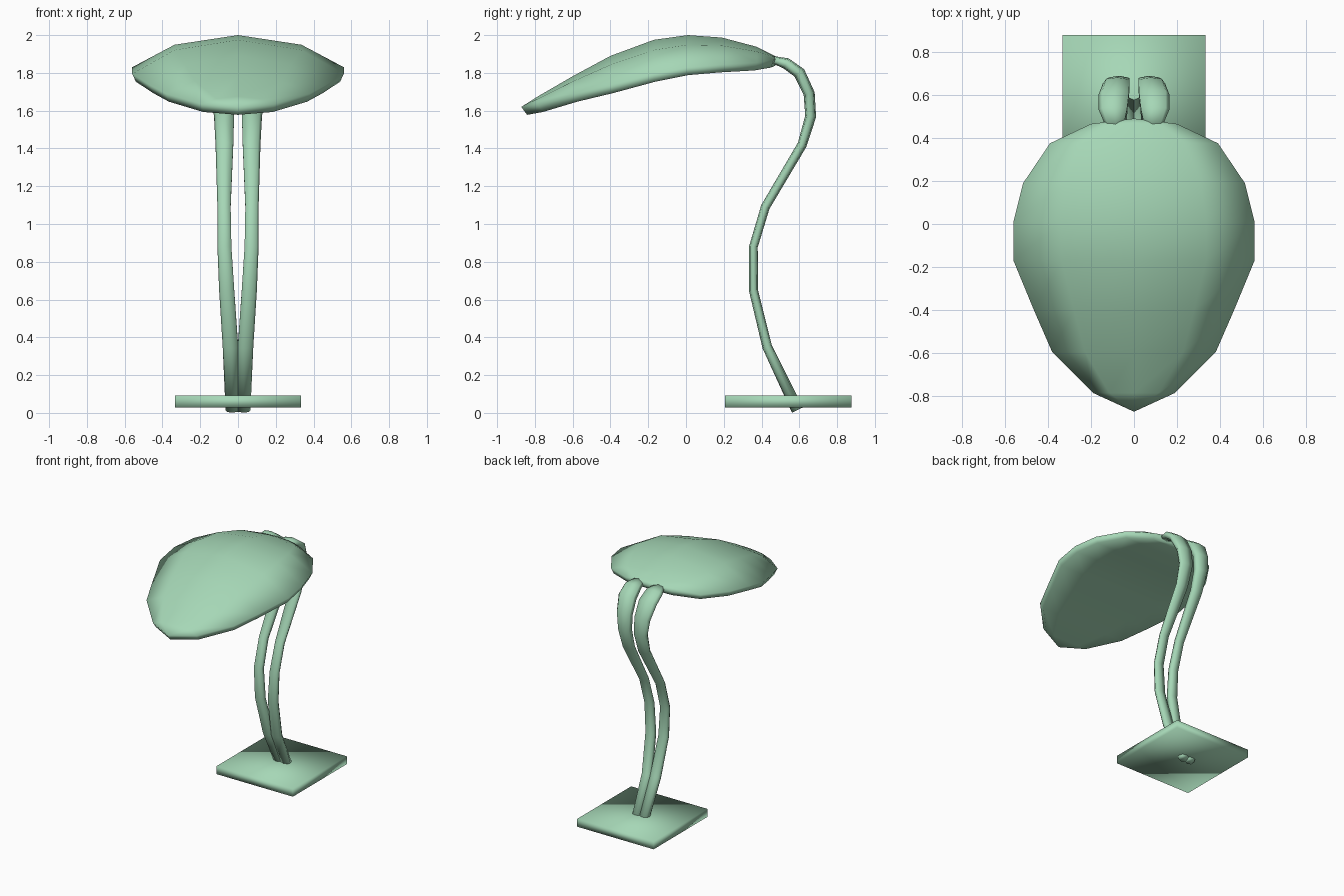
import bpy, bmesh, math
from mathutils import Vector

if "Cube" in bpy.data.objects:
    bpy.data.objects.remove(bpy.data.objects["Cube"])


def finish(bm, name, mat):
    bmesh.ops.remove_doubles(bm, verts=bm.verts, dist=0.0005)
    bmesh.ops.recalc_face_normals(bm, faces=bm.faces)
    for f in bm.faces:
        f.smooth = True
    me = bpy.data.meshes.new(name)
    bm.to_mesh(me)
    bm.free()
    ob = bpy.data.objects.new(name, me)
    bpy.context.collection.objects.link(ob)
    me.materials.append(mat)
    return ob


green = bpy.data.materials.new("green")
green.diffuse_color = (0.38, 0.68, 0.47, 1)
green.use_nodes = True
green.node_tree.nodes["Principled BSDF"].inputs["Base Color"].default_value = green.diffuse_color

# Square base plate, softly shaded
bm = bmesh.new()
bmesh.ops.create_cube(bm, size=1)
for v in bm.verts:
    v.co = Vector((v.co.x * 0.665, 0.542 + v.co.y * 0.67, 0.06 + v.co.z * 0.062))
finish(bm, "base_plate", green)

# Stems: flattened tubes; each row is y, z, centre x, half width, half thickness
PATH = [
    (0.59, 0.015, 0.032, 0.034, 0.032),
    (0.43, 0.35, 0.040, 0.041, 0.026),
    (0.357, 0.65, 0.060, 0.040, 0.024),
    (0.357, 0.88, 0.072, 0.037, 0.023),
    (0.42, 1.09, 0.074, 0.035, 0.024),
    (0.615, 1.42, 0.072, 0.047, 0.025),
    (0.66, 1.57, 0.074, 0.053, 0.029),
    (0.652, 1.69, 0.083, 0.062, 0.030),
    (0.600, 1.80, 0.094, 0.071, 0.032),
    (0.53, 1.85, 0.098, 0.066, 0.030),
    (0.455, 1.872, 0.090, 0.042, 0.018),
]
# Stem section: flat inner side, rounded outer side
SECTION = [(-1, -0.65), (-0.1, -1), (0.75, -0.75), (1, 0), (0.75, 0.75), (-0.1, 1), (-1, 0.65)]


def stem(name, side):
    bm = bmesh.new()
    rings = []
    for i, (y, z, cx, hw, ht) in enumerate(PATH):
        a, b = PATH[max(i - 1, 0)], PATH[min(i + 1, len(PATH) - 1)]
        t = Vector((0, b[0] - a[0], b[1] - a[1])).normalized()
        n = Vector((0, t.z, -t.y))
        rings.append([bm.verts.new(Vector((side * (cx + hw * u), y, z)) + n * ht * v)
                      for u, v in SECTION])
    count = len(SECTION)
    for r, s in zip(rings, rings[1:]):
        for k in range(count):
            j = (k + 1) % count
            bm.faces.new((r[k], r[j], s[j], s[k]))
    bm.faces.new(rings[0])
    bm.faces.new(rings[-1])
    finish(bm, name, green)


stem("right_stem", 1)
stem("left_stem", -1)

# Leaf shade: arched cross rows of y, half width, rim z, ridge z
ROWS = [
    (-0.872, 0.0, 1.62, 1.62),
    (-0.785, 0.19, 1.635, 1.675),
    (-0.595, 0.38, 1.69, 1.785),
    (-0.40, 0.465, 1.735, 1.89),
    (-0.17, 0.56, 1.795, 1.975),
    (0.01, 0.56, 1.83, 2.0),
    (0.19, 0.515, 1.845, 1.987),
    (0.375, 0.39, 1.855, 1.938),
    (0.465, 0.2, 1.87, 1.893),
    (0.49, 0.0, 1.88, 1.88),
]
ACROSS = [(-1, 0), (-0.6, 0.7), (0, 1), (0.6, 0.7), (1, 0)]


def leaf_grid(bm, drop, scale, arch):
    return [[bm.verts.new((w * u * scale, y * scale, rim + (top - rim) * h * arch - drop))
             for u, h in ACROSS] for y, w, rim, top in ROWS]


# Arched upper side, flat underside, narrow rim between
bm = bmesh.new()
upper, lower = leaf_grid(bm, 0, 1, 1), leaf_grid(bm, 0.042, 0.965, 0)
for g in (upper, lower):
    for r, s in zip(g, g[1:]):
        for k in range(4):
            bm.faces.new((r[k], r[k + 1], s[k + 1], s[k]))
for i in range(len(ROWS) - 1):
    for k in (0, 4):
        bm.faces.new((upper[i][k], upper[i + 1][k], lower[i + 1][k], lower[i][k]))
finish(bm, "leaf_shade", green)
